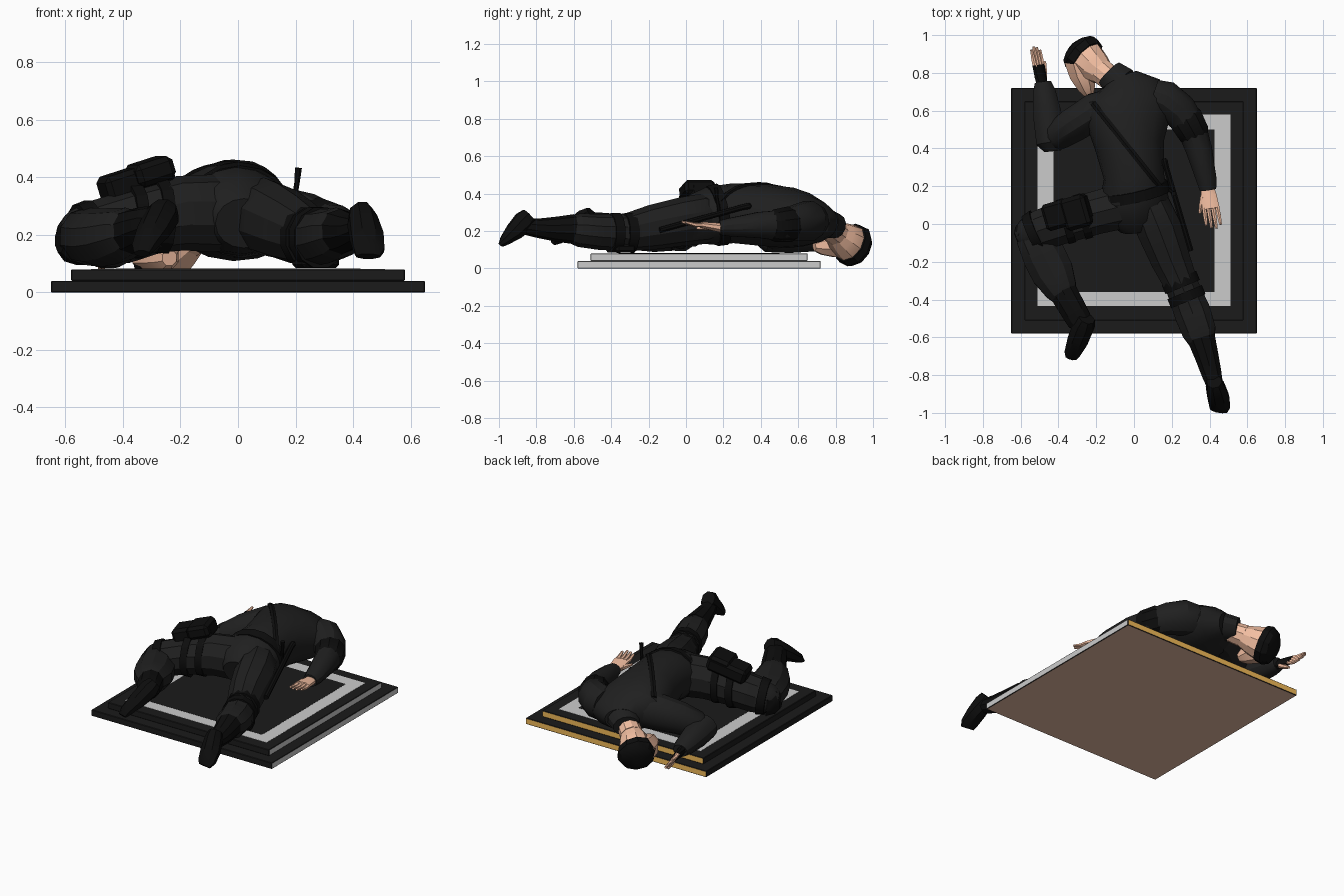
import bpy, bmesh, math
from mathutils import Vector, Matrix
from mathutils.bvhtree import BVHTree


def mat(name, r, g, b):
    m = bpy.data.materials.new(name)
    m.diffuse_color = (r, g, b, 1)
    return m


CLOTH = mat("cloth", .014, .014, .014)
BLACK = mat("black", .004, .004, .004)
SKIN = mat("skin", .9, .52, .36)
STONE = mat("stone", .011, .011, .011)
GREY = mat("grey", .55, .55, .55)
SILVER = mat("silver", .55, .53, .55)
GOLD = mat("gold", .9, .5, .1)
BROWN = mat("brown", .8, .5, .37)


def finish(name, bm, *mats, angle=30):
    bmesh.ops.recalc_face_normals(bm, faces=bm.faces)
    me = bpy.data.meshes.new(name)
    bm.to_mesh(me)
    bm.free()
    ob = bpy.data.objects.new(name, me)
    bpy.context.collection.objects.link(ob)
    for m in mats:
        me.materials.append(m)
    if angle:
        bpy.ops.object.select_all(action='DESELECT')
        ob.select_set(True)
        bpy.context.view_layer.objects.active = ob
        bpy.ops.object.shade_smooth_by_angle(angle=math.radians(angle))
    return ob


def tube(name, rings, m, n=12, roll=0):
    """Loft of ellipses; ring = x, y, z, half width, half height."""
    bm = bmesh.new()
    pts = [Vector(r[:3]) for r in rings]
    loops = []
    for i, (p, r) in enumerate(zip(pts, rings)):
        t = (pts[min(i + 1, len(pts) - 1)] - pts[max(i - 1, 0)]).normalized()
        ref = Vector((0, 0, 1)) if abs(t.z) < .9 else Vector((0, 1, 0))
        s = Matrix.Rotation(roll, 3, t) @ t.cross(ref).normalized()
        u = s.cross(t)
        ang = [2 * math.pi * (k + .5) / n for k in range(n)]
        loops.append([bm.verts.new(p + s * math.cos(a) * r[3] + u * math.sin(a) * r[4]) for a in ang])
    for a, b in zip(loops, loops[1:]):
        for k in range(n):
            bm.faces.new((a[k], a[(k + 1) % n], b[(k + 1) % n], b[k]))
    bm.faces.new(loops[0])
    bm.faces.new(loops[-1])
    return finish(name, bm, m)


def box(name, lo, hi, m, bevel=.008, rot=None, sides=None):
    bm = bmesh.new()
    lo, hi = Vector(lo), Vector(hi)
    bmesh.ops.create_cube(bm, size=1)
    bmesh.ops.scale(bm, vec=hi - lo, verts=bm.verts)
    if bevel:
        bmesh.ops.bevel(bm, geom=bm.edges[:], offset=bevel, segments=1, affect='EDGES')
    bm.normal_update()
    if sides:
        for f in bm.faces:
            for i, d in enumerate(((1, 0, 0), (0, 1, 0), (0, 0, -1)), 1):
                if f.normal.dot(Vector(d)) > .9:
                    f.material_index = i
    if rot:
        bmesh.ops.transform(bm, matrix=rot, verts=bm.verts)
    bmesh.ops.translate(bm, vec=(lo + hi) / 2, verts=bm.verts)
    return finish(name, bm, m, *(sides or ()), angle=0)


def hand(name, wrist, tip, palm_mat, finger_mat, thumb_side, roll=0):
    """Palm, four fingers and a thumb; roll turns the hand about its length."""
    w, t = Vector(wrist), Vector(tip)
    d = t - w
    s = Matrix.Rotation(roll, 3, d.normalized()) @ d.normalized().cross(Vector((0, 0, 1))).normalized()
    tube(name + "_palm", [(*w, .035, .028), (*(w + d * .22), .045, .024),
                          (*(w + d * .52), .05, .017)], palm_mat, 8, roll)
    for i in range(4):
        o = (i - 1.5) * .023
        a = w + d * .48 + s * o
        b = w + d * (1 - .07 * abs(i - 1.3)) + s * o * 1.1
        mid = a.lerp(b, .45) - Vector((0, 0, .006))
        tube(f"{name}_finger_{i}", [(*a, .013, .012), (*mid, .012, .011), (*b, .008, .007)], finger_mat, 6)
    a = w + d * .2 + s * .03 * thumb_side
    b = w + d * .58 + s * .062 * thumb_side - Vector((0, 0, .02))
    tube(name + "_thumb", [(*a, .016, .016), (*a.lerp(b, .5), .014, .014), (*b, .008, .008)], finger_mat, 6)


# Stepped plinth with coloured edges and an inlaid frame
edges = (SILVER, GOLD, BROWN)
box("plinth_lower", (-.65, -.58, 0), (.65, .72, .04), STONE, .003, sides=edges)
box("plinth_upper", (-.58, -.51, .04), (.58, .65, .08), STONE, .003, sides=edges)
box("inlay_frame", (-.51, -.435, .078), (.51, .58, .081), GREY, 0)
box("inlay_centre", (-.425, -.36, .08), (.425, .50, .082), STONE, 0)

# Torso, lying face down and rolled slightly to one side
torso = tube("torso", [
    (.02, -.02, .24, .10, .09), (.01, .04, .26, .16, .13), (0, .13, .28, .185, .155),
    (0, .25, .295, .16, .16), (-.025, .42, .285, .185, .165), (-.035, .56, .27, .23, .16),
    (-.035, .645, .26, .245, .14), (-.045, .715, .25, .19, .11), (-.07, .765, .24, .10, .075)],
    CLOTH, 16, roll=.17)
tube("collar", [(-.075, .745, .24, .10, .08), (-.13, .80, .225, .078, .068)], CLOTH, 12)
tube("belt", [(.012, .14, .28, .190, .162), (0, .195, .29, .180, .166)], BLACK, 16, roll=.17)

# Sling strap dropped onto the back
tree = BVHTree.FromPolygons([v.co for v in torso.data.vertices],
                            [p.vertices[:] for p in torso.data.polygons])
strap = []
for i in range(13):
    p = Vector((-.25, .68, 1)).lerp(Vector((.15, .18, 1)), i / 12)
    hit = tree.ray_cast(p, Vector((0, 0, -1)))[0]
    if hit:
        strap.append((*hit, .018, .012))
tube("sling_strap", strap, BLACK, 6)

# Head, jaw and cap
tube("neck", [(-.09, .74, .23, .065, .06), (-.175, .81, .185, .07, .07)], SKIN, 10)
tube("head", [(-.155, .79, .195, .06, .06), (-.205, .83, .165, .088, .085),
              (-.25, .875, .135, .10, .105), (-.285, .91, .115, .09, .09)], SKIN, 10)
tube("jaw", [(-.295, .87, .135, .08, .085), (-.275, .79, .13, .072, .075),
             (-.25, .72, .125, .05, .055), (-.238, .685, .12, .028, .03)], SKIN, 8)
tube("cap", [(-.247, .875, .138, .108, .112), (-.275, .90, .12, .116, .12),
             (-.296, .922, .106, .100, .10), (-.312, .94, .096, .05, .055)], BLACK, 10)

# Arm trailing beside the hip
tube("right_arm", [(.10, .68, .255, .09, .095), (.16, .66, .255, .105, .11), (.24, .60, .245, .098, .10),
                   (.305, .51, .228, .082, .085), (.345, .39, .232, .072, .072), (.385, .23, .22, .055, .05),
                   (.392, .18, .217, .045, .04)], CLOTH)
tube("right_elbow_pad", [(.26, .575, .24, .085, .085), (.275, .555, .236, .095, .096),
                         (.32, .475, .228, .086, .088), (.33, .455, .228, .073, .078)], BLACK, 10)
hand("right_hand", (.388, .20, .215), (.425, -.03, .25), SKIN, SKIN, 1)

# Arm bent up beside the head
tube("left_upper_arm", [(-.12, .63, .27, .09, .11), (-.20, .60, .265, .10, .115), (-.32, .525, .225, .095, .10),
                        (-.41, .465, .18, .08, .085), (-.455, .44, .17, .05, .05)], CLOTH)
tube("left_forearm", [(-.43, .385, .165, .045, .045), (-.435, .43, .165, .085, .08),
                      (-.455, .56, .155, .08, .075), (-.475, .70, .145, .062, .055),
                      (-.483, .75, .14, .045, .04)], CLOTH)
hand("left_hand", (-.485, .73, .14), (-.525, .945, .13), BLACK, SKIN, 1, roll=.95)

# Leg stretched out behind
tube("right_leg", [(.06, .16, .27, .09, .11), (.085, .09, .265, .115, .135), (.13, -.02, .25, .125, .13),
                   (.19, -.18, .22, .11, .12), (.255, -.33, .19, .092, .10), (.31, -.47, .195, .102, .095),
                   (.345, -.57, .205, .095, .09), (.36, -.63, .21, .07, .07)], CLOTH, 10)
for i, (x, y) in enumerate(((.248, -.31), (.278, -.385))):
    tube(f"right_knee_band_{i}", [(x - .01, y + .024, .19, .102, .11), (x + .01, y - .024, .19, .102, .108)], BLACK)
box("right_knee_pad", (.20, -.40, .085), (.34, -.29, .13), BLACK, .012, Matrix.Rotation(.4, 4, 'Z'))
tube("right_boot_shaft", [(.355, -.60, .21, .078, .08), (.385, -.70, .21, .066, .066),
                          (.41, -.79, .215, .056, .052), (.43, -.86, .225, .045, .045)], BLACK, 10)
tube("right_boot_foot", [(.425, -.835, .28, .042, .05), (.432, -.865, .25, .054, .062),
                         (.447, -.92, .195, .062, .05), (.455, -.97, .148, .058, .03),
                         (.452, -.99, .125, .045, .014)], BLACK, 8)

# Leg bent out to the side
tube("left_thigh", [(0, .12, .27, .10, .12), (-.08, .09, .275, .125, .135), (-.20, .06, .275, .12, .13),
                    (-.36, .015, .245, .12, .115), (-.49, -.03, .21, .112, .11),
                    (-.57, -.065, .195, .088, .09), (-.61, -.085, .19, .05, .05)], CLOTH, 10)
tube("left_shin", [(-.545, 0, .20, .06, .07), (-.53, -.07, .195, .10, .10), (-.475, -.17, .19, .12, .102),
                   (-.43, -.26, .195, .118, .098), (-.385, -.35, .21, .09, .085),
                   (-.365, -.39, .215, .065, .06)], CLOTH, 10)
tube("left_knee_band", [(-.505, -.035, .207, .119, .118), (-.55, -.055, .20, .108, .108)], BLACK)
tube("left_knee_pad", [(-.55, -.055, .185, .10, .098), (-.595, -.08, .18, .078, .078),
                       (-.62, -.09, .18, .045, .045)], BLACK, 8)
for i, (x, y, z) in enumerate(((-.27, .04, .263), (-.36, .015, .245))):
    tube(f"left_thigh_strap_{i}", [(x + .02, y + .006, z, .126, .132), (x - .02, y - .006, z, .126, .128)], BLACK)
tube("left_boot_shaft", [(-.375, -.36, .21, .078, .078), (-.335, -.43, .225, .075, .072),
                         (-.29, -.51, .24, .07, .062), (-.265, -.55, .245, .045, .045)], BLACK, 10)
tube("left_boot_foot", [(-.25, -.50, .29, .045, .045), (-.265, -.535, .262, .062, .06),
                        (-.295, -.61, .21, .06, .05), (-.327, -.685, .158, .045, .03),
                        (-.334, -.71, .135, .03, .014)], BLACK, 8)

# Holster pack on the bent thigh
tilt = Matrix.Rotation(.28, 4, 'Z') @ Matrix.Rotation(-.30, 4, 'Y')
box("holster", (-.48, -.01, .345), (-.23, .135, .435), BLACK, .018, tilt)
box("holster_flap", (-.375, -.025, .38), (-.235, .145, .46), BLACK, .018, tilt)

# Side-handle baton hung from the belt
tube("baton_shaft", [(.158, .345, .335, .012, .012), (.162, .335, .334, .018, .018), (.17, .30, .327, .016, .016),
                     (.30, -.14, .205, .016, .016)], BLACK, 8)
tube("baton_handle", [(.19, .18, .29, .010, .010), (.205, .165, .38, .010, .010),
                      (.21, .16, .432, .013, .013)], BLACK, 8)
